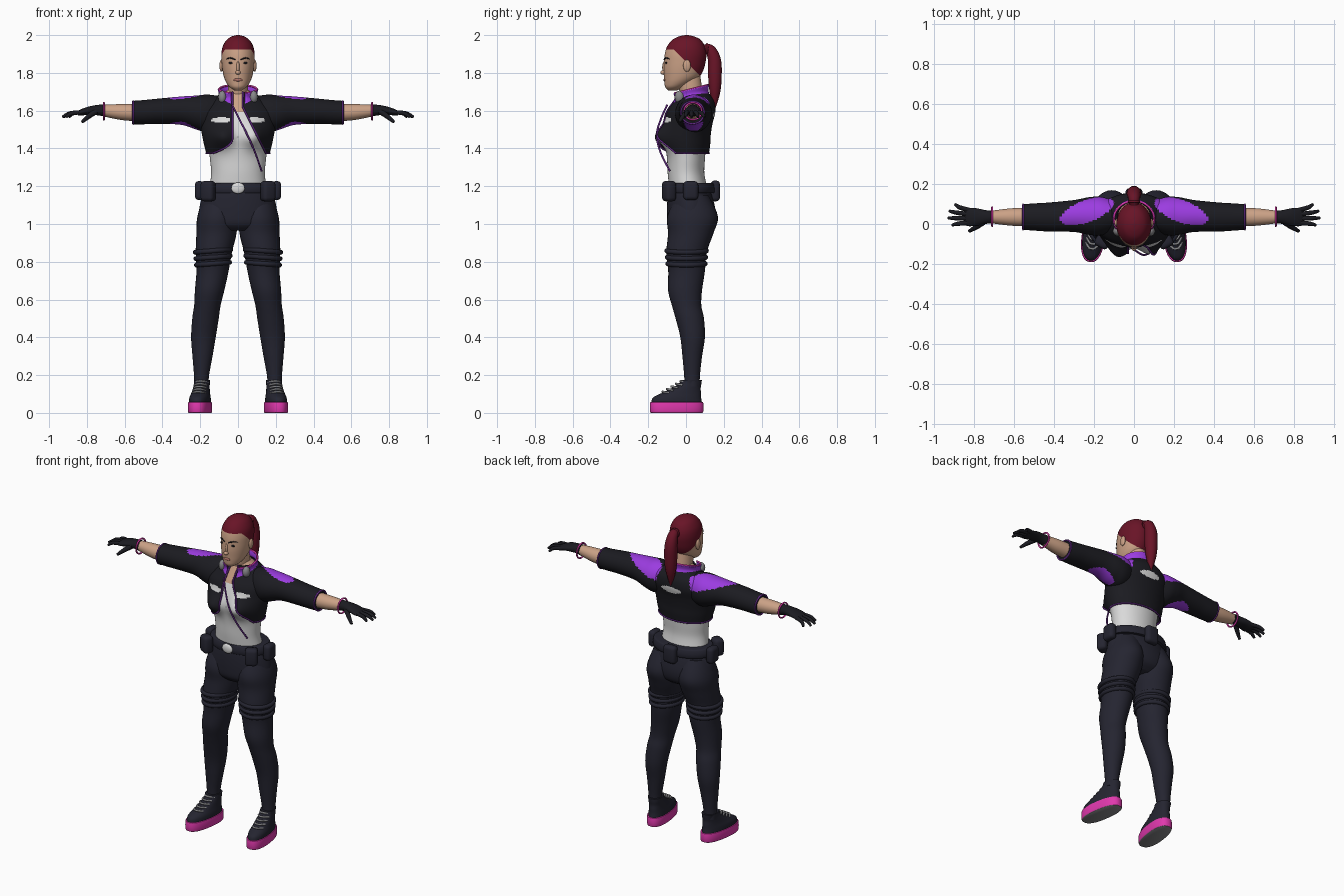
import bpy, bmesh
from math import sin, cos, asin, pi, exp, radians, copysign
from mathutils import Vector, Matrix

cube = bpy.data.objects.get("Cube")
if cube:
    bpy.data.objects.remove(cube, do_unlink=True)


def material(name, *rgb):
    m = bpy.data.materials.new(name)
    m.use_nodes = True
    m.diffuse_color = (*rgb, 1)
    shader = next(n for n in m.node_tree.nodes if n.type == 'BSDF_PRINCIPLED')
    shader.inputs["Base Color"].default_value = (*rgb, 1)
    return m


BLACK = material("jacket black", .011, .011, .015)
CHARCOAL = material("charcoal cloth", .018, .018, .03)
PURPLE = material("bright purple", .33, .045, .75)
TRIM = material("trim purple", .13, .022, .25)
HAIR = material("dark red hair", .14, .007, .02)
SKIN = material("skin", .6, .36, .24)
WHITE = material("white", .7, .7, .7)
PINK = material("hot pink", .75, .04, .42)
GREY = material("grey", .24, .24, .25)
LIPS = material("lips", .42, .17, .14)
made = []


def same(v):
    return v


def mirror(s):
    return lambda v: Vector((s * v.x, v.y, v.z))


def finish(name, bm, mats):
    bmesh.ops.recalc_face_normals(bm, faces=bm.faces)
    mesh = bpy.data.meshes.new(name)
    bm.to_mesh(mesh)
    bm.free()
    for m in mats:
        mesh.materials.append(m)
    obj = bpy.data.objects.new(name, mesh)
    bpy.context.scene.collection.objects.link(obj)
    made.append(obj)
    return obj


def spline(rows, sub):
    # smooth interpolation through the given rows
    out, last = [], len(rows) - 1
    for i in range(last):
        a, b, c, d = (Vector(rows[min(max(i + k, 0), last)]) for k in (-1, 0, 1, 2))
        for j in range(sub):
            t = j / sub
            out.append(b + .5 * (t * (c - a) + t * t * (2 * a - 5 * b + 4 * c - d)
                                 + t ** 3 * (3 * b - a - 3 * c + d)))
    return out + [Vector(rows[last])]


def loft(name, rows, mats, axis='z', n=32, sub=5, power=1, gap=None, fn=same, rule=None, cuts=()):
    # rows hold: position along the axis, two centre values, two radii
    bm, rings = bmesh.new(), []
    for t, a, b, ra, rb in spline(rows, sub):
        lo, hi = -pi / 2, 1.5 * pi
        if gap:
            left, right = gap(t)
            lo += asin(min(left / ra, .95))
            hi -= asin(min(right / ra, .95))
        ring = []
        for k in range(n + 1 if gap else n):
            th = lo + (hi - lo) * k / n
            c, s = cos(th), sin(th)
            u = a + ra * copysign(abs(c) ** power, c)
            w = b + rb * copysign(abs(s) ** power, s)
            ring.append(bm.verts.new(fn(Vector((u, w, t) if axis == 'z' else (t, u, w)))))
        rings.append(ring)
    for r, q in zip(rings, rings[1:]):
        for k in range(n):
            j = k + 1 if gap else (k + 1) % n
            bm.faces.new((r[k], r[j], q[j], q[k]))
    if not gap:
        bm.faces.new(rings[0])
        bm.faces.new(rings[-1])
    path = [[v.co.copy() for v in r] for r in rings]
    for co, no in cuts:
        bmesh.ops.bisect_plane(bm, geom=bm.verts[:] + bm.edges[:] + bm.faces[:],
                               plane_co=co, plane_no=no)
    if rule:
        for f in bm.faces:
            f.material_index = rule(f.calc_center_median())
    return finish(name, bm, mats), path


def tube(name, pts, radii, mat, fn=same, cyclic=False, sub=5):
    if not isinstance(radii, (list, tuple)):
        radii = [radii] * len(pts)
    rows = [(*p, r) for p, r in zip(pts, radii)]
    rows = rows if cyclic else spline(rows, sub)
    curve = bpy.data.curves.new(name, 'CURVE')
    curve.dimensions = '3D'
    curve.bevel_depth, curve.bevel_resolution, curve.use_fill_caps = 1, 3, True
    line = curve.splines.new('POLY')
    line.points.add(len(rows) - 1)
    line.use_cyclic_u = cyclic
    for point, (x, y, z, r) in zip(line.points, rows):
        point.co = (*fn(Vector((x, y, z))), 1)
        point.radius = r
    curve.materials.append(mat)
    obj = bpy.data.objects.new(name, curve)
    bpy.context.scene.collection.objects.link(obj)
    bpy.ops.object.select_all(action='DESELECT')
    obj.select_set(True)
    bpy.context.view_layer.objects.active = obj
    bpy.ops.object.convert(target='MESH')
    made.append(bpy.context.view_layer.objects.active)


def loop(u, w, ru, rw, n=36):
    return [(u + ru * cos(2 * pi * k / n), w + rw * sin(2 * pi * k / n)) for k in range(n)]


def blob(name, loc, radii, mat):
    bm = bmesh.new()
    bmesh.ops.create_uvsphere(bm, u_segments=20, v_segments=12, radius=1,
                              matrix=Matrix.Translation(loc) @ Matrix.Diagonal((*radii, 1)))
    finish(name, bm, [mat])


def pouch(name, loc, size, turn):
    bm = bmesh.new()
    bmesh.ops.create_cube(bm, size=1, matrix=Matrix.Translation(loc)
                          @ Matrix.Rotation(turn, 4, 'Z') @ Matrix.Diagonal((*size, 1)))
    bmesh.ops.bevel(bm, geom=bm.edges[:], offset=.02, segments=3, profile=.5, affect='EDGES')
    finish(name, bm, [CHARCOAL])


def inside(u, w, ru, rw):
    return (u / ru) ** 2 + (w / rw) ** 2 < 1


def bust(v):
    if v.y < 0:
        v.y -= .052 * exp(-((abs(v.x) - .085) / .06) ** 2 - ((v.z - 1.46) / .06) ** 2)
    return v


def jacket_paint(c):
    x = abs(c.x)
    dx, dy = x - .235, c.y - .065
    if c.z > 1.6 and inside(.94 * dx - .34 * dy, .34 * dx + .94 * dy, .14, .055):
        return 1
    if c.z < 1.56 and x > .2 and inside(x - .28, c.y - .04, .09, .05):
        return 1
    if c.y < 0 and inside(x - .09, c.z - 1.55, .052, .015):
        return 2
    return 2 if c.y > .1 and inside(c.x, c.z - 1.58, .07, .02) else 0


# Torso: shirt with bare upper chest, then the open cropped jacket
loft("shirt_and_chest", [(1.2, 0, .01, .15, .1), (1.27, 0, 0, .142, .097), (1.34, 0, 0, .148, .1),
     (1.4, 0, 0, .155, .105), (1.46, 0, 0, .165, .112), (1.52, 0, .01, .175, .115),
     (1.58, 0, .025, .17, .11), (1.64, 0, .035, .14, .09), (1.68, 0, .04, .09, .075),
     (1.71, 0, .035, .055, .055)], [WHITE, SKIN], n=64, fn=bust, rule=lambda c: int(c.z > 1.59))
jacket, rings = loft("jacket_body", [(1.375, 0, .005, .168, .117), (1.42, 0, .003, .18, .125),
     (1.47, 0, .003, .19, .128), (1.53, 0, .012, .2, .128), (1.59, 0, .025, .2, .13),
     (1.64, 0, .04, .165, .112), (1.675, 0, .045, .115, .09), (1.7, 0, .04, .085, .075)],
     [BLACK, PURPLE, WHITE], n=100, sub=10, fn=bust, rule=jacket_paint,
     gap=lambda z: (.025 + max(0, 1.62 - z) * .5, .03 + 18 * max(0, 1.45 - z) ** 2))
shell = jacket.modifiers.new("thickness", 'SOLIDIFY')
shell.thickness = .008
edge = [r[0] for r in reversed(rings)] + rings[0][1:] + [r[-1] for r in rings[1:]]
tube("jacket_trim", edge, .005, TRIM, sub=1)
tube("jacket_cord", [(-.03, -.1, 1.63), (.01, -.135, 1.55), (.05, -.155, 1.47), (.09, -.135, 1.38),
                     (.125, -.085, 1.28)], .005, TRIM)

# Standing collar, higher at the back
def slope(v):
    v.z += .25 * (v.y - .03)
    return v
collar, rings = loft("collar", [(1.645, 0, .025, .115, .1), (1.685, 0, .025, .095, .085),
                     (1.715, 0, .025, .1, .09)], [PURPLE], n=40, fn=slope, gap=lambda z: (.035, .035))
collar.modifiers.new("thickness", 'SOLIDIFY').thickness = .008
tube("collar_trim", rings[-1], .005, PINK, sub=1)

# Neck, head and hair
loft("neck", [(1.6, 0, .04, .07, .065), (1.68, 0, .03, .055, .06), (1.74, 0, .02, .052, .062),
              (1.79, 0, .015, .05, .06)], [SKIN])
loft("head", [(1.708, 0, -.07, .02, .025), (1.725, 0, -.06, .045, .05), (1.75, 0, -.04, .063, .074),
     (1.78, 0, -.022, .075, .094), (1.82, 0, -.012, .083, .106), (1.86, 0, -.006, .087, .11),
     (1.9, 0, -.002, .088, .11), (1.94, 0, 0, .081, .1), (1.975, 0, .003, .06, .075),
     (1.993, 0, .003, .033, .04), (2, 0, .003, .006, .008)], [SKIN, HAIR], n=48,
     cuts=[((0, 0, 1.86), (0, 1, 1)), ((0, 0, 1.925), (0, 0, 1))],
     rule=lambda c: int(c.z > min(1.925, 1.86 - c.y)))
tube("ponytail", [(0, .08, 1.925), (0, .125, 1.925), (0, .15, 1.87), (0, .153, 1.79), (0, .153, 1.7),
                  (0, .15, 1.61)], [.02, .028, .036, .038, .03, .006], HAIR)
tube("hair_tie", [(x, .112, z) for x, z in loop(0, 1.927, .025, .025)], .006, HAIR, cyclic=True)
blob("nose_tip", (0, -.118, 1.802), (.014, .017, .012), SKIN)
blob("nose_bridge", (0, -.113, 1.828), (.009, .013, .034), SKIN)
blob("lips", (0, -.113, 1.763), (.024, .007, .008), LIPS)

# Hips, belt, buckle and back pouch
loft("hips", [(.965, 0, .02, .14, .08), (1, 0, .025, .2, .118), (1.06, 0, .028, .207, .128),
              (1.14, 0, .022, .192, .12), (1.2, 0, .015, .165, .105)], [CHARCOAL], n=48)
loft("belt", [(1.163, 0, .025, .188, .122), (1.17, 0, .025, .197, .13), (1.21, 0, .025, .19, .125),
              (1.217, 0, .025, .18, .118)], [CHARCOAL], n=48, sub=2)
blob("belt_buckle", (0, -.107, 1.19), (.036, .012, .03), WHITE)
pouch("back_pouch", (0, .155, 1.175), (.085, .05, .11), 0)

for side, s in (("left", 1), ("right", -1)):
    m = mirror(s)
    # Face details
    blob(side + "_eye", (s * .035, -.105, 1.853), (.016, .005, .006), BLACK)
    blob(side + "_ear", (s * .088, .005, 1.838), (.01, .02, .032), SKIN)
    tube(side + "_eyebrow", [(.014, -.116, 1.87), (.04, -.107, 1.879), (.06, -.088, 1.874)],
         [.003, .004, .002], BLACK, m)
    blob(side + "_collar_buckle", (s * .083, -.035, 1.672), (.022, .025, .034), GREY)

    # Sleeve, forearm and bracelet
    loft(side + "_sleeve", [(.08, .04, 1.59, .07, .085), (.16, .04, 1.585, .095, .1),
         (.22, .04, 1.59, .095, .09), (.3, .04, 1.6, .08, .075), (.42, .035, 1.597, .073, .067),
         (.5, .035, 1.592, .068, .064), (.555, .035, 1.59, .064, .062)], [BLACK, PURPLE, WHITE],
         axis='x', n=64, sub=10, fn=m, rule=jacket_paint)
    tube(side + "_cuff", [(.555, y, z) for y, z in loop(.035, 1.59, .062, .06)], .005, TRIM, m, True)
    loft(side + "_forearm", [(.54, .035, 1.59, .047, .046), (.62, .035, 1.593, .043, .042),
         (.71, .035, 1.6, .032, .031)], [SKIN], axis='x', fn=m)
    tube(side + "_bracelet", [(.71, y, z) for y, z in loop(.037, 1.597, .047, .045)], .005, PINK, m, True)

    # Gloved hand
    loft(side + "_glove", [(.705, .035, 1.6, .034, .032), (.74, .035, 1.603, .034, .028),
         (.79, .035, 1.6, .044, .022), (.83, .035, 1.591, .046, .017),
         (.85, .037, 1.586, .04, .01)], [BLACK], axis='x', fn=m)
    for i, (x, y) in enumerate(((.91, -.005), (.93, .03), (.925, .065), (.895, .098))):
        root = .008 + .02 * i
        tube(f"{side}_finger_{i}", [(.82, root, 1.592), (.5 * x + .425, (root + y) / 2, 1.586),
                                    (x, y, 1.566)], [.012, .011, .007], BLACK, m)
    tube(side + "_thumb", [(.755, .01, 1.595), (.79, -.015, 1.57), (.825, -.036, 1.54)],
         [.016, .013, .008], BLACK, m)

    # Leg with three thigh straps
    loft(side + "_leg", [(.14, .195, .032, .038, .04), (.2, .193, .032, .04, .042),
         (.3, .188, .033, .053, .052), (.4, .183, .035, .065, .065), (.5, .172, .02, .07, .075),
         (.57, .162, .003, .07, .078), (.65, .15, -.005, .078, .09), (.75, .135, .003, .085, .097),
         (.85, .128, .003, .096, .107), (.95, .114, .025, .106, .12), (1.04, .11, .035, .105, .134),
         (1.15, .1, .035, .08, .085)], [CHARCOAL], fn=m)
    for i in range(3):
        z, grow = .79 + .034 * i, .003 * i
        tube(f"{side}_thigh_strap_{i}", [(x, y, z - .08 * (x - .13)) for x, y in
             loop(.132, .003, .088 + grow, .099 + grow)], .013, CHARCOAL, m, True)

    # Belt pouches
    pouch(side + "_front_pouch", (s * .158, -.09, 1.174), (.075, .06, .108), s * .5)
    pouch(side + "_side_pouch", (s * .203, .025, 1.177), (.05, .08, .1), 0)

    # Shoe turned slightly outward
    def foot(v):
        heel = Vector((.192, .03, 0))
        return m(Matrix.Rotation(radians(8), 3, 'Z') @ (v - heel) + heel)
    loft(side + "_sole", [(0, .19, -.05, .055, .137), (.008, .19, -.05, .059, .142),
         (.05, .19, -.05, .059, .142), (.057, .19, -.05, .056, .139)], [PINK, GREY], n=48, sub=2,
         power=.82, fn=foot, rule=lambda c: int(c.z < .002))
    loft(side + "_shoe", [(.05, .19, -.05, .055, .136), (.08, .19, -.048, .053, .129),
         (.105, .19, -.025, .047, .105), (.13, .19, 0, .043, .078), (.155, .19, .022, .041, .06),
         (.175, .192, .03, .042, .054)], [CHARCOAL], n=40, power=.9, fn=foot)
    for i in range(5):
        y, z = -.125 + .024 * i, .108 + .014 * i
        tube(f"{side}_lace_{i}", [(.157, y + .03, z - .004), (.175, y + .004, z + .003),
             (.19, y, z + .004), (.205, y + .004, z + .003), (.223, y + .03, z - .004)], .006, GREY, foot)

# Smooth shading with sharp edges kept
bpy.ops.object.select_all(action='DESELECT')
for obj in made:
    obj.select_set(True)
bpy.context.view_layer.objects.active = made[0]
bpy.ops.object.shade_smooth_by_angle(angle=radians(40))
